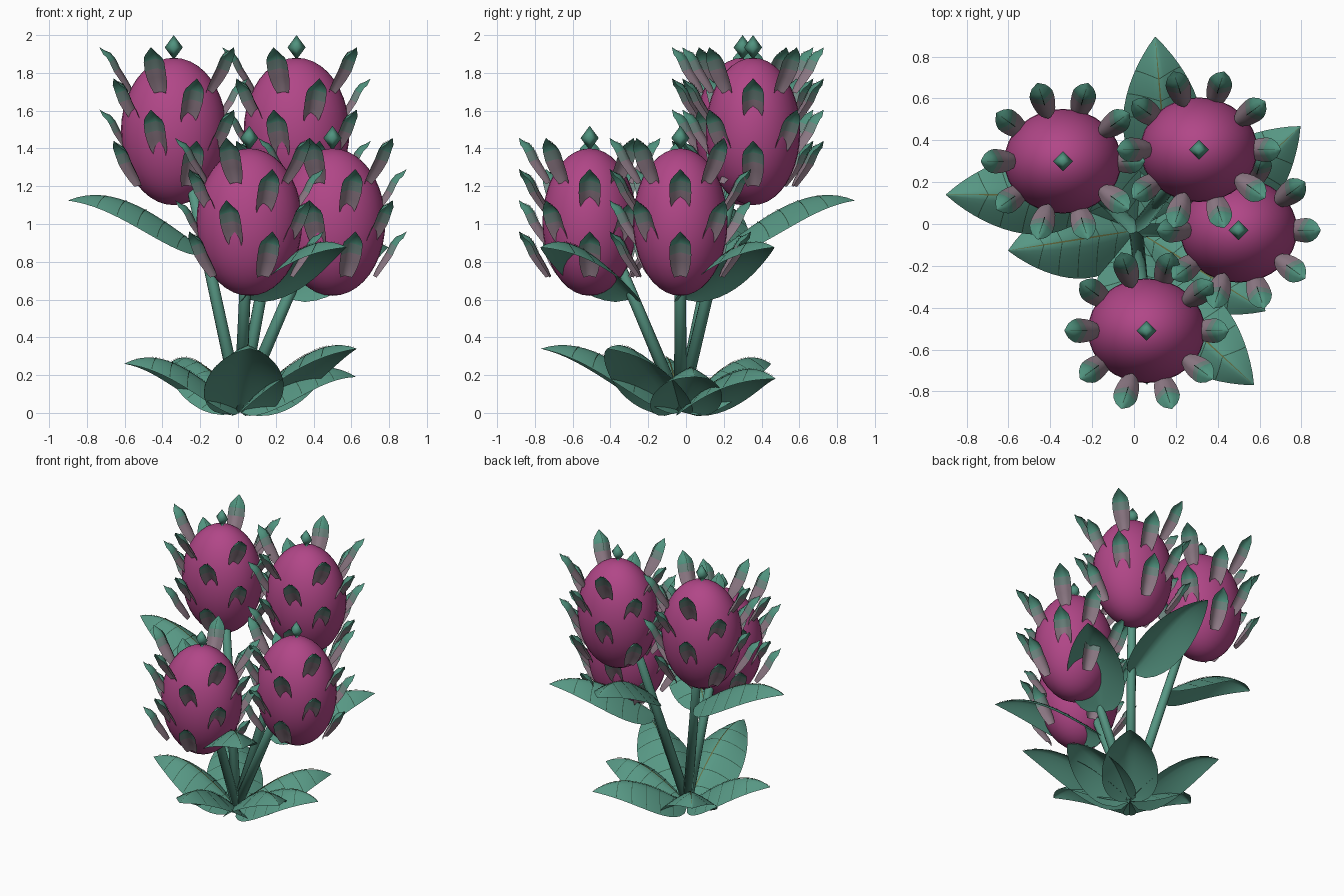
import bpy, bmesh, math
from mathutils import Vector, Matrix

cube = bpy.data.objects.get("Cube")
if cube:
    bpy.data.objects.remove(cube, do_unlink=True)


def material(name, rgb):
    m = bpy.data.materials.new(name)
    m.use_nodes = True
    m.diffuse_color = (*rgb, 1)
    m.node_tree.nodes["Principled BSDF"].inputs["Base Color"].default_value = (*rgb, 1)
    return m


PINK = material("magenta_skin", (0.44, 0.062, 0.245))
LEAF = material("leaf_green", (0.095, 0.31, 0.23))
SCALE = material("scale_green", (0.08, 0.29, 0.21))
BLEND = material("muted_teal", (0.16, 0.24, 0.22))
MAUVE = material("grey_mauve", (0.28, 0.20, 0.245))
RIB = material("olive_rib", (0.13, 0.15, 0.05))
VEIN = material("dark_vein", (0.03, 0.09, 0.06))


def finish(name, bm, mats):
    me = bpy.data.meshes.new(name)
    bm.to_mesh(me)
    bm.free()
    for m in mats:
        me.materials.append(m)
    for p in me.polygons:
        p.use_smooth = True
    ob = bpy.data.objects.new(name, me)
    bpy.context.collection.objects.link(ob)


def add_grid(bm, rows, pick=lambda i: 0):
    """Skin rows of points; pick gives the material of each row."""
    vs = [[bm.verts.new(p) for p in row] for row in rows]
    for i in range(len(vs) - 1):
        for j in range(len(vs[i]) - 1):
            f = bm.faces.new((vs[i][j], vs[i][j + 1], vs[i + 1][j + 1], vs[i + 1][j]))
            f.material_index = pick(i)


# Leaf: an arched, tent-like blade with raised rib and vein strips
def make_leaf(name, base, azimuth, length, half, tilt):
    turn = Matrix.Rotation(math.radians(azimuth), 3, 'Z')
    base = Vector(base)

    def point(s, u, lift=0.0):
        s = min(max(s, 0.002), 0.998)
        w = s ** 0.65 * (1 - s) ** 0.95 / 0.339
        z = 0.56 * s - 0.29 * s ** 3 + tilt * s - 0.12 * w * abs(u) ** 1.3
        return base + turn @ Vector((length * s, u * w * half, z + lift))

    bm = bmesh.new()
    add_grid(bm, [[point(i / 16, j / 5) for j in range(5, -6, -1)] for i in range(17)])
    # middle rib
    add_grid(bm, [[point(i / 16, u, 0.005) for u in (0.02, -0.02)] for i in range(17)],
             lambda i: 1)
    # side veins
    for k in range(5):
        for side in (1, -1):
            rows = []
            for i in range(9):
                u = i / 8 * 0.96
                s = 0.14 + 0.145 * k + 0.10 * u - 0.03 * u * u
                rows.append([point(s + d * side, u * side, 0.004) for d in (0.003, -0.003)])
            add_grid(bm, rows, lambda i: 2)
    finish(name, bm, [LEAF, RIB, VEIN])


# Stem: a straight tapered tube between two points
def make_stem(name, a, b):
    d = b - a
    bm = bmesh.new()
    rot = d.to_track_quat('Z', 'Y').to_matrix().to_4x4()
    bmesh.ops.create_cone(bm, cap_ends=True, segments=12, radius1=0.034, radius2=0.027,
                          depth=d.length, matrix=Matrix.Translation((a + b) / 2) @ rot)
    finish(name, bm, [LEAF])


# Scale profile: radius, height below the tip, half width
PROFILE = [(0.215, -0.235, 0.032), (0.23, -0.20, 0.045), (0.256, -0.155, 0.054),
           (0.284, -0.11, 0.058), (0.308, -0.06, 0.057), (0.335, -0.028, 0.050),
           (0.365, -0.016, 0.034), (0.392, 0.0, 0.002)]


def add_scale(bm, angle, tip_z):
    turn = Matrix.Rotation(angle, 3, 'Z')
    rows, vein = [], []
    for i, (r, h, w) in enumerate(PROFILE):
        before = PROFILE[max(i - 1, 0)]
        after = PROFILE[min(i + 1, len(PROFILE) - 1)]
        t = Vector((after[0] - before[0], after[1] - before[1])).normalized()

        def point(u, sag):
            return turn @ Vector((r + t.y * sag, u, tip_z + h - t.x * sag))

        rows.append([point(j / 2 * w, 0.65 * w * abs(j / 2) ** 1.4) for j in range(2, -3, -1)])
        vein.append([point(u, -0.003) for u in (0.002, -0.002)])
    add_grid(bm, rows, lambda i: 0 if i < 3 else 1 if i < 4 else 2)
    add_grid(bm, vein[3:-1], lambda i: 3)


def make_fruit(label, x, y, z):
    here = Matrix.Translation((x, y, z))
    # body
    bm = bmesh.new()
    bmesh.ops.create_uvsphere(bm, u_segments=32, v_segments=20, radius=1,
                              matrix=here @ Matrix.Diagonal((0.28, 0.25, 0.39, 1)))
    finish(label + "_fruit", bm, [PINK])
    # four staggered rings of scales
    bm = bmesh.new()
    for ring in range(4):
        for k in range(5):
            add_scale(bm, math.radians(72 * k + 36 * (ring % 2)), -0.05 + 0.165 * ring)
    bm.transform(here)
    finish(label + "_scales", bm, [MAUVE, BLEND, SCALE, VEIN])
    # pointed bud on top
    bm = bmesh.new()
    square = [bm.verts.new((0.048 * math.cos(a), 0.048 * math.sin(a), 0.445))
              for a in (k * math.pi / 2 for k in range(4))]
    low, top = bm.verts.new((0, 0, 0.38)), bm.verts.new((0, 0, 0.51))
    for k in range(4):
        p, q = square[k], square[(k + 1) % 4]
        bm.faces.new((p, q, top))
        bm.faces.new((q, p, low))
    bm.transform(here)
    finish(label + "_bud", bm, [SCALE])


# Fruits, each with a stem and one leaf halfway up it
root = Vector((0.01, -0.03, 0.02))
for label, x, y, z, azimuth in (("back_right", -0.34, 0.30, 1.49, 180),
                                ("back_left", 0.31, 0.355, 1.49, 95),
                                ("front", 0.06, -0.51, 1.01, -42.5),
                                ("left", 0.50, -0.03, 1.01, 43)):
    make_fruit(label, x, y, z)
    end = Vector((x, y, z + 0.15))
    make_stem(label + "_stem", root, end)
    make_leaf(label + "_stem_leaf", root.lerp(end, 0.515), azimuth, 0.73, 0.19, 0.0)

# Ground leaves around the root
for n, (azimuth, length, half, tilt) in enumerate(((-86, 0.74, 0.21, 0.06),
                                                  (-32, 0.73, 0.20, 0.06),
                                                  (7, 0.62, 0.19, -0.09),
                                                  (50, 0.66, 0.19, -0.10),
                                                  (128, 0.61, 0.19, -0.02),
                                                  (189, 0.62, 0.19, -0.02))):
    make_leaf("ground_leaf_%d" % (n + 1), (0.01, -0.03, 0.01), azimuth, length, half, tilt)
